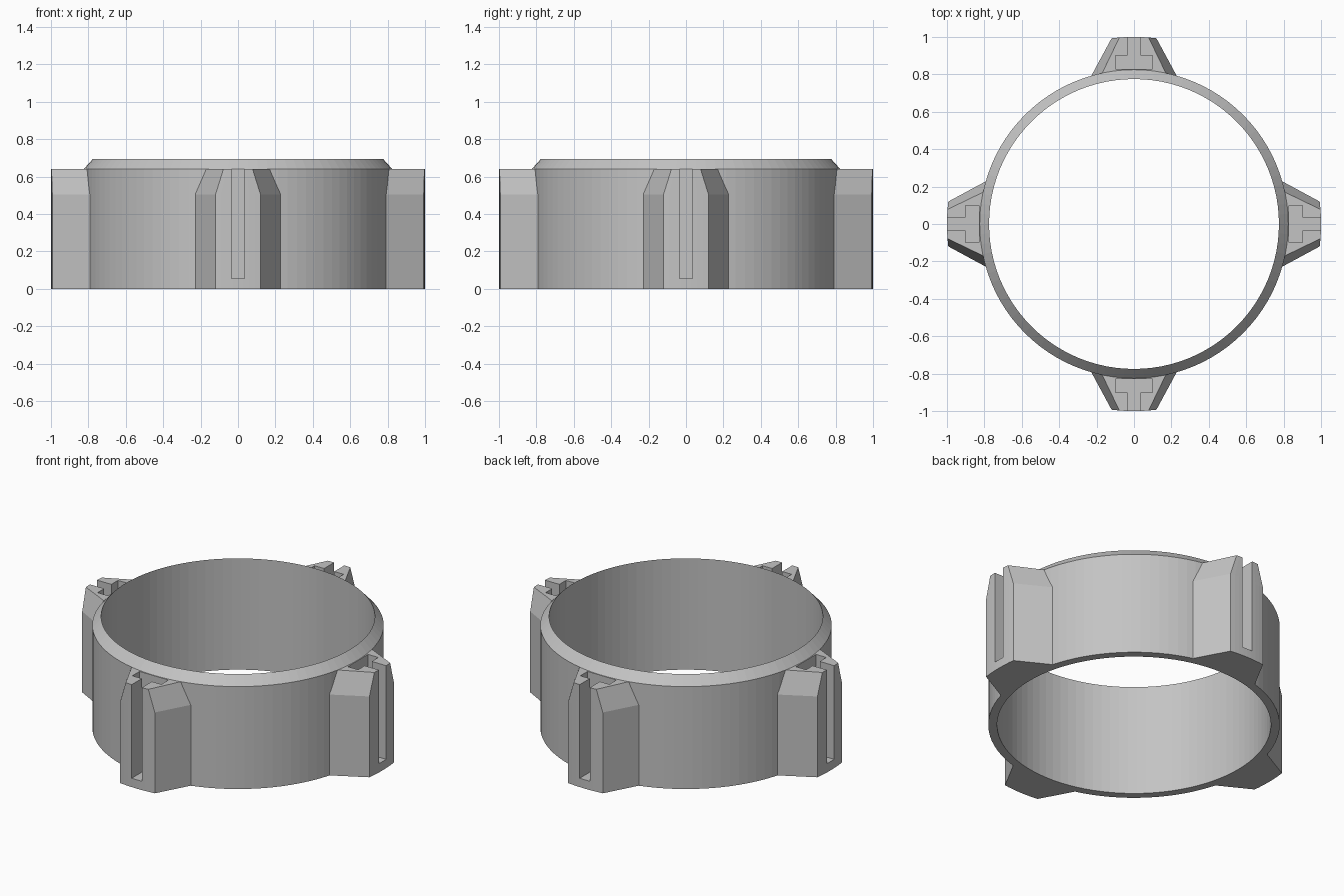
import bpy, bmesh, math

cube = bpy.data.objects.get("Cube")
if cube:
    bpy.data.objects.remove(cube, do_unlink=True)

# Single grey material
grey = bpy.data.materials.new("plain grey")
grey.use_nodes = True
colour = (0.55, 0.55, 0.55, 1)
grey.diffuse_color = colour
grey.node_tree.nodes["Principled BSDF"].inputs["Base Color"].default_value = colour


def make_object(name, bm):
    bmesh.ops.recalc_face_normals(bm, faces=bm.faces)
    mesh = bpy.data.meshes.new(name)
    bm.to_mesh(mesh)
    bm.free()
    mesh.materials.append(grey)
    obj = bpy.data.objects.new(name, mesh)
    bpy.context.scene.collection.objects.link(obj)
    return obj


def loft(name, layers):
    """Join stacked outlines [(points, z), ...] into a capped solid."""
    bm = bmesh.new()
    loops = [[bm.verts.new((x, y, z)) for x, y in pts] for pts, z in layers]
    n = len(loops[0])
    for low, high in zip(loops, loops[1:]):
        for i in range(n):
            j = (i + 1) % n
            bm.faces.new((low[i], low[j], high[j], high[i]))
    bm.faces.new(loops[0])
    bm.faces.new(loops[-1])
    return make_object(name, bm)


def lathe(name, profile, segments):
    """Revolve a closed (radius, z) profile around the z axis."""
    bm = bmesh.new()
    rings = []
    for s in range(segments):
        a = 2 * math.pi * s / segments
        rings.append([bm.verts.new((r * math.cos(a), r * math.sin(a), z)) for r, z in profile])
    n = len(profile)
    for s in range(segments):
        a, b = rings[s], rings[(s + 1) % segments]
        for i in range(n):
            j = (i + 1) % n
            bm.faces.new((a[i], b[i], b[j], a[j]))
    return make_object(name, bm)


# Open ring with a bevelled upper rim
lathe("ring", [(0.775, 0), (0.825, 0), (0.825, 0.64), (0.775, 0.695)], 96)


def lug_outline(inner, outer, steps=8):
    """Tapered outline on the -y side, rounded along the outer face."""
    xs = [outer * (2 * i / steps - 1) for i in range(steps + 1)]
    arc = [(x, -math.sqrt(1 - x * x)) for x in xs]
    return [(-inner, -0.78)] + arc + [(inner, -0.78)]


# Tapered lug, narrowing near its top
base, tip = lug_outline(0.235, 0.12), lug_outline(0.183, 0.078)
lug = loft("lug_front", [(base, 0), (base, 0.505), (tip, 0.64)])

# T-shaped slot, open at the top and the outer face
half = [(0.035, -1.1), (0.035, -0.9), (0.1, -0.9), (0.1, -0.829)]
slot = half + [(-x, y) for x, y in reversed(half)]
cutter = loft("slot_cutter", [(slot, 0.055), (slot, 0.8)])
cutter.hide_render = True
cut = lug.modifiers.new("slot", "BOOLEAN")
cut.operation = "DIFFERENCE"
cut.solver = "EXACT"
cut.object = cutter
bpy.context.view_layer.objects.active = lug
bpy.ops.object.modifier_apply(modifier=cut.name)
bpy.data.objects.remove(cutter, do_unlink=True)

# Repeat the lug around the ring
for k, side in enumerate(("left", "back", "right"), 1):
    copy = lug.copy()
    copy.name = "lug_" + side
    copy.rotation_euler.z = k * math.pi / 2
    bpy.context.scene.collection.objects.link(copy)
